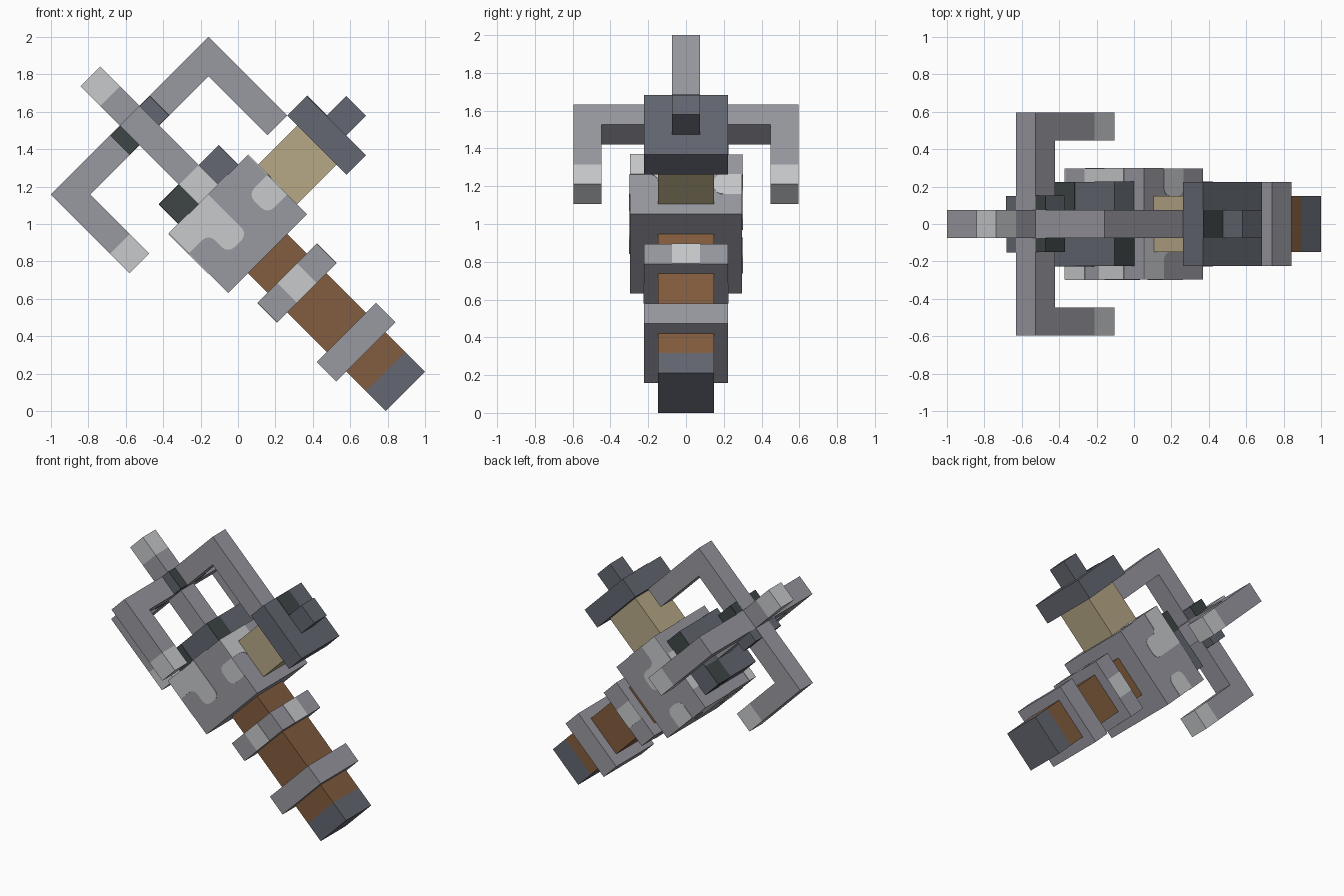
import bpy, bmesh, math
from mathutils import Matrix, Vector

if "Cube" in bpy.data.objects:
    bpy.data.objects.remove(bpy.data.objects["Cube"], do_unlink=True)

# The mace is built upright in grid units (shaft along z), then tilted and scaled
TILT = (Matrix.Translation((17 / 19, 0, 2 / 19))
        @ Matrix.Rotation(math.radians(-45), 4, 'Y')
        @ Matrix.Scale(math.sqrt(2) / 19, 4))


def linear(c):
    c /= 255
    return c / 12.92 if c < 0.04 else ((c + 0.055) / 1.055) ** 2.4


def material(name, r, g, b):
    m = bpy.data.materials.new(name)
    color = (linear(r), linear(g), linear(b), 1)
    m.diffuse_color = color
    m.use_nodes = True
    m.node_tree.nodes["Principled BSDF"].inputs["Base Color"].default_value = color
    return m


steel = material("steel grey", 152, 152, 161)
pale = material("pale steel", 200, 202, 204)
wood = material("brown leather", 130, 92, 62)
tan = material("tan wood", 182, 168, 134)
slate = material("dark slate", 99, 103, 113)
dark = material("blackened green", 62, 70, 70)


def finish(name, bm, mat, local=Matrix()):
    bmesh.ops.recalc_face_normals(bm, faces=bm.faces)
    mesh = bpy.data.meshes.new(name)
    bm.to_mesh(mesh)
    bm.free()
    mesh.materials.append(mat)
    obj = bpy.data.objects.new(name, mesh)
    bpy.context.collection.objects.link(obj)
    mesh.transform(TILT @ local)
    return obj


def box(name, mat, x, y, z):
    """Box from (min, max) ranges on each axis."""
    bm = bmesh.new()
    bmesh.ops.create_cube(bm, size=1)
    for v in bm.verts:
        v.co = [lo + (c + 0.5) * (hi - lo) for c, (lo, hi) in zip(v.co, (x, y, z))]
    return finish(name, bm, mat)


def square(name, mat, half, z0, z1):
    return box(name, mat, (-half, half), (-half, half), (z0, z1))


def side(k):
    """Quarter turns about the shaft: 0 front, then counter-clockwise."""
    return Matrix.Rotation(k * math.pi / 2, 4, 'Z')


def prism(name, mat, points, start, thick, local, rounded=()):
    """Flat outline in (x, z), extruded along -y, with chosen corners rounded."""
    bm = bmesh.new()
    verts = [bm.verts.new((a, start, b)) for a, b in points]
    bm.faces.new(verts)
    if rounded:
        bmesh.ops.bevel(bm, geom=[verts[i] for i in rounded], offset=0.65,
                        segments=4, profile=0.5, affect='VERTICES')
    ext = bmesh.ops.extrude_face_region(bm, geom=bm.faces[:])
    moved = [g for g in ext["geom"] if isinstance(g, bmesh.types.BMVert)]
    bmesh.ops.translate(bm, verts=moved, vec=Vector((0, -thick, 0)))
    return finish(name, bm, mat, local)


def rect(x0, x1, z0, z1):
    return [(x0, z0), (x1, z0), (x1, z1), (x0, z1)]


def plate(name, mat, k, half, points, rounded=()):
    return prism(name, mat, points, -half + 0.02, 0.06, side(k), rounded)


# Handle
square("pommel_cap", slate, 2, 0, 2)
square("handle_grip", wood, 2, 2, 14)
square("lower_ring", steel, 3, 4, 6)
square("upper_ring", steel, 3, 10, 12)

# Head block and the hammer on its side
square("head_block", steel, 4, 14, 20)
box("hammer_neck", tan, (4, 8), (-2, 2), (15, 19))
box("hammer_plate", slate, (8, 10), (-3, 3), (14, 20))
box("hammer_stud", slate, (10, 12), (-1, 1), (16, 18))
box("hammer_plate_mark", dark, (9.98, 10.04), (-1, 1), (18, 20))

# Collar, core and hub
square("collar", slate, 3, 20, 22)
box("collar_top_mark", dark, (-3, -1), (1, 3), (21.98, 22.04))
square("core_and_finial", steel, 1, 22, 30)
square("finial_tip", pale, 1, 30, 32)
square("hub", slate, 2, 26.04, 27.96)
for sign in (-1, 1):
    y = sorted((sign, sign * 2))
    box("hub_top_mark", dark, (1, 2), y, (27.95, 27.99))

# Painted plates that repeat around the shaft
wear = [(-4, 20), (-4, 18), (-2, 18), (-2, 16), (0, 16), (0, 20)]
for k in range(4):
    plate("ring_patch", pale, k, 3, rect(-1, 1, 10, 12))
    plate("block_wear_large", pale, k, 4, wear, (2, 3, 4))
    plate("block_wear_small", pale, k, 4, rect(2, 4, 16, 18), (0, 3))
    plate("collar_mark", dark, k, 3, rect(-3, -1, 20, 22))
    plate("hub_mark", dark, k, 2, rect(-2, -1, 26.04, 27.96))

# Worn patches on the top of the block
for x, y in (((-4, -2), (-4, -3)), ((-0.5, 2), (-4, -3)), ((-2, 2), (3, 4))):
    box("block_top_wear", pale, x, y, (19.98, 20.05))

# Four hooked arms; the one over the hammer has no pale tip
for k in range(4):
    tipped = k != 1
    low = 22 if tipped else 20
    hook = [(1, 26), (6, 26), (6, low), (8, low), (8, 28), (1, 28)]
    prism("hooked_arm", steel, hook, 1, 2, side(k - 1))
    if tipped:
        prism("arm_tip", pale, rect(6, 8, 20, 22), 1, 2, side(k - 1))
